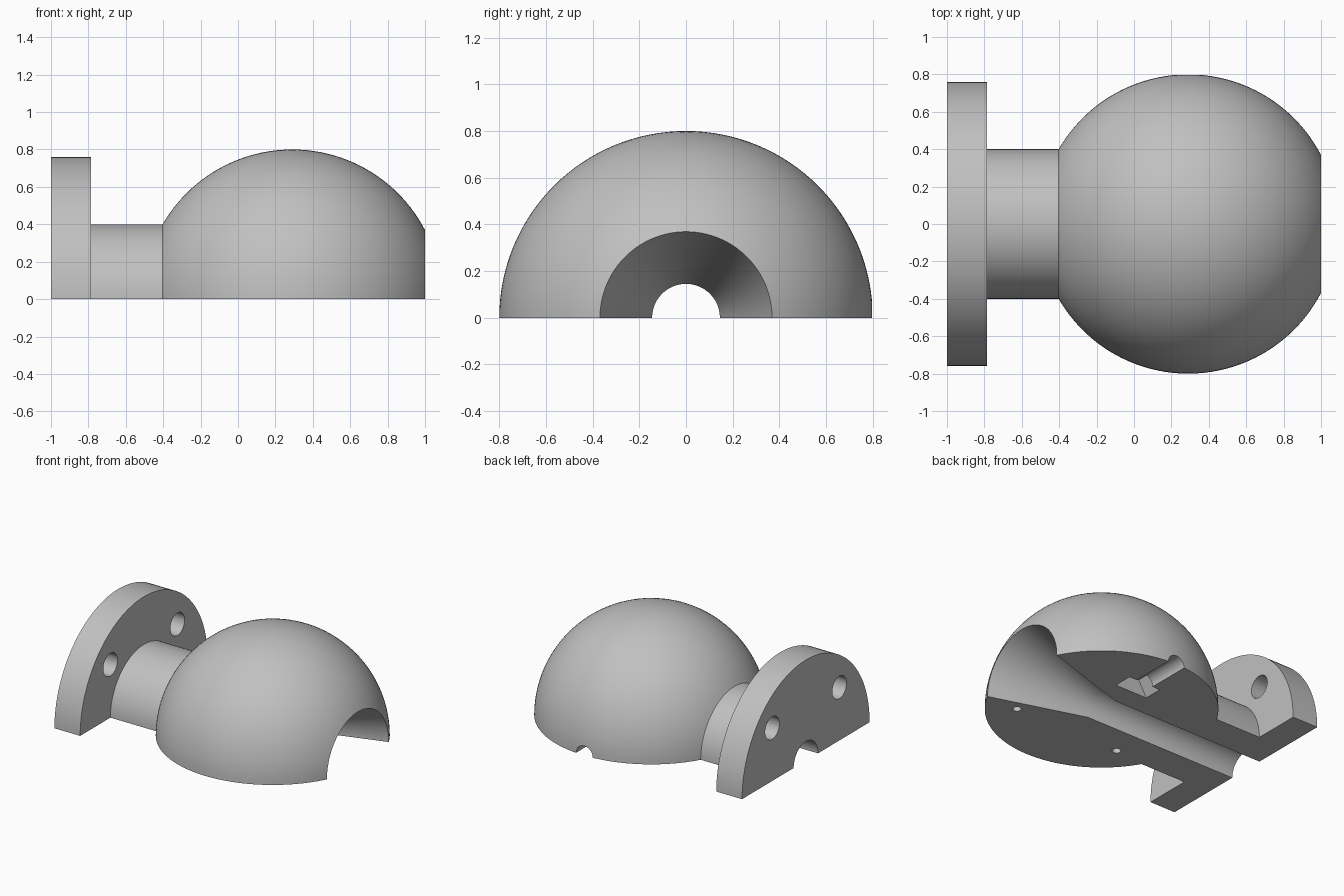
import bpy, bmesh
from math import sin, cos, pi, asin, sqrt, radians
from mathutils import Matrix, Vector

cube = bpy.data.objects.get("Cube")
if cube:
    bpy.data.objects.remove(cube, do_unlink=True)

# Main dimensions
BALL_X, BALL_R = 0.29, 0.80
NECK_R, BORE_R, MOUTH_R = 0.40, 0.145, 0.375
FLANGE_R, FLANGE_X = 0.76, -0.785

grey = bpy.data.materials.new("plain grey")
grey.use_nodes = True
colour = (0.53, 0.53, 0.53, 1)
grey.diffuse_color = colour
grey.node_tree.nodes["Principled BSDF"].inputs["Base Color"].default_value = colour


def add_object(name, bm):
    bmesh.ops.recalc_face_normals(bm, faces=bm.faces)
    mesh = bpy.data.meshes.new(name)
    bm.to_mesh(mesh)
    bm.free()
    mesh.materials.append(grey)
    obj = bpy.data.objects.new(name, mesh)
    bpy.context.collection.objects.link(obj)
    return obj


def half_lathe(name, profile, steps=64):
    """Turn a closed (x, radius) profile half way round the x axis."""
    bm = bmesh.new()
    start = bm.faces.new([bm.verts.new((x, r, 0)) for x, r in profile])
    bmesh.ops.spin(bm, geom=[start] + start.edges[:] + start.verts[:],
                   axis=(1, 0, 0), cent=(0, 0, 0), angle=pi, steps=steps)
    if not any(f.calc_center_median().y > 0 and len(f.verts) == len(profile)
               for f in bm.faces):
        bm.verts.ensure_lookup_table()
        bm.faces.new(bm.verts[:len(profile)])
    return add_object(name, bm)


def rod(name, start, end, radius, sides=32):
    """Cylinder or prism between two points, used as a cutter."""
    a, b = Vector(start), Vector(end)
    turn = (b - a).to_track_quat('Z', 'Y').to_matrix().to_4x4()
    bm = bmesh.new()
    bmesh.ops.create_cone(bm, cap_ends=True, segments=sides, radius1=radius,
                          radius2=radius, depth=(b - a).length,
                          matrix=Matrix.Translation((a + b) / 2) @ turn)
    obj = add_object(name, bm)
    obj.hide_render = True
    return obj


# Half shell: flange, neck, ball, flared mouth and bore in one profile
profile = [(-1, BORE_R), (-1, FLANGE_R), (FLANGE_X, FLANGE_R), (FLANGE_X, NECK_R)]
first = pi - asin(NECK_R / BALL_R)
last = asin(sqrt(BALL_R ** 2 - (1 - BALL_X) ** 2) / BALL_R)
ARC = 48
for i in range(ARC + 1):
    a = first + (last - first) * i / ARC
    profile.append((BALL_X + BALL_R * cos(a), BALL_R * sin(a)))
profile.append((BALL_X, BORE_R))
body = half_lathe("ball_joint_half", profile)

# Cutters: flange bolt holes, dowel holes, clamp bolt groove and nut pocket
cutters = []
for side in (-1, 1):
    cutters.append(rod("flange_hole", (-1.1, side * 0.4, 0.4), (-0.7, side * 0.4, 0.4), 0.085))
    x = BALL_X + side * 0.445
    cutters.append(rod("dowel_hole", (x, -0.372, -0.1), (x, -0.372, 0.1), 0.03, 24))
cutters.append(rod("bolt_groove", (BALL_X, 0.4, 0), (BALL_X, 0.95, 0), 0.07))
nut = rod("nut_pocket", (BALL_X, 0.315, 0), (BALL_X, 0.46, 0), 0.135, 6)
# Turn the hexagon so that two corners lie on the split face
corner = nut.data.vertices[0].co - Vector((BALL_X, 0, 0))
if min(abs(v.co.z) for v in nut.data.vertices) > 0.001:
    nut.data.transform(Matrix.Translation((BALL_X, 0, 0)) @ Matrix.Rotation(radians(30), 4, 'Y')
                       @ Matrix.Translation((-BALL_X, 0, 0)))
cutters.append(nut)

bpy.context.view_layer.objects.active = body
for cutter in cutters:
    mod = body.modifiers.new(cutter.name, 'BOOLEAN')
    mod.operation = 'DIFFERENCE'
    mod.solver = 'EXACT'
    mod.object = cutter
    bpy.ops.object.modifier_apply(modifier=mod.name)
    bpy.data.objects.remove(cutter, do_unlink=True)

# Smooth curved surfaces, keep the machined edges sharp
bpy.ops.object.select_all(action='DESELECT')
body.select_set(True)
bpy.ops.object.shade_smooth_by_angle(angle=radians(25))
